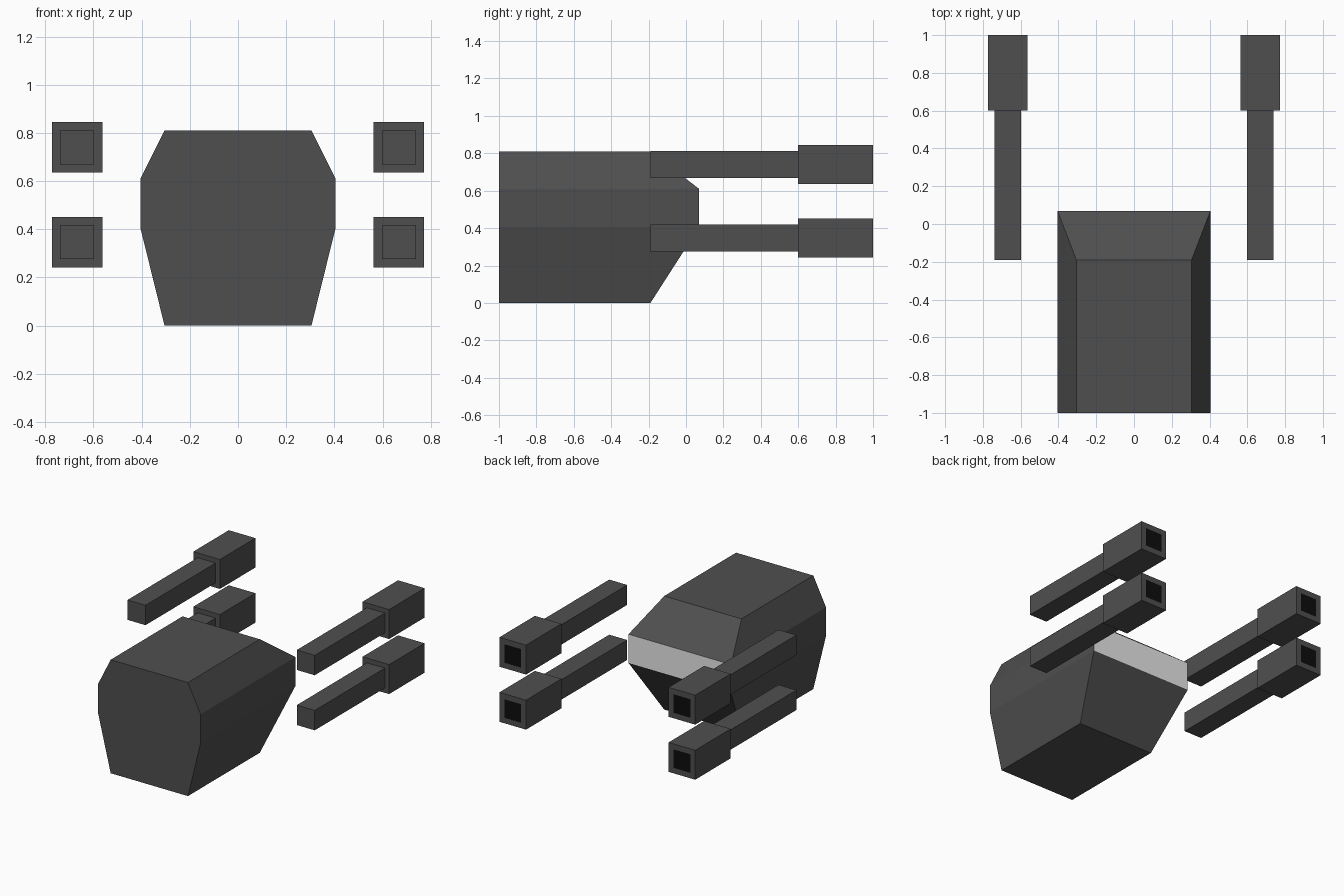
import bpy, bmesh

cube = bpy.data.objects.get("Cube")
if cube:
    bpy.data.objects.remove(cube, do_unlink=True)


def material(name, v):
    m = bpy.data.materials.new(name)
    m.use_nodes = True
    m.diffuse_color = (v, v, v, 1)
    bsdf = next(n for n in m.node_tree.nodes if n.type == 'BSDF_PRINCIPLED')
    bsdf.inputs["Base Color"].default_value = (v, v, v, 1)
    return m


dark = material("dark_grey", 0.078)
light = material("light_grey", 0.8)
black = material("black", 0.004)


def finish(bm, name, mats):
    bmesh.ops.recalc_face_normals(bm, faces=bm.faces)
    mesh = bpy.data.meshes.new(name)
    bm.to_mesh(mesh)
    bm.free()
    for m in mats:
        mesh.materials.append(m)
    obj = bpy.data.objects.new(name, mesh)
    bpy.context.collection.objects.link(obj)
    return obj


def box(name, x, z, half, y0, y1, bore=0):
    """Square bar along y, with an optional black bore on its rear end."""
    bm = bmesh.new()
    bmesh.ops.create_cube(bm, size=1)
    for v in bm.verts:
        v.co = (x + v.co.x * 2 * half,
                y0 if v.co.y < 0 else y1,
                z + v.co.z * 2 * half)
    if bore:
        bm.normal_update()
        end = max(bm.faces, key=lambda f: f.calc_center_median().y)
        bmesh.ops.inset_region(bm, faces=[end], thickness=half - bore)
        end.material_index = 1
    return finish(bm, name, [dark, black])


# Hull: levels of (half width, height, rear y), joined into a closed prism
levels = [(0.305, 0, -0.19), (0.405, 0.405, 0.07),
          (0.405, 0.61, 0.07), (0.305, 0.81, -0.19)]
bm = bmesh.new()
rings = [[bm.verts.new(c) for c in ((-w, -1, z), (w, -1, z), (w, y, z), (-w, y, z))]
         for w, z, y in levels]
bm.faces.new([r[0] for r in rings] + [r[1] for r in reversed(rings)])  # flat front
for i, (a, b) in enumerate(zip(rings, rings[1:])):
    for j in (1, 2, 3):
        k = (j + 1) % 4
        f = bm.faces.new((a[j], a[k], b[k], b[j]))
        if i == 1 and j == 2:
            f.material_index = 1  # pale rear panel
bm.faces.new(rings[0])
bm.faces.new(rings[-1])
finish(bm, "hull", [dark, light])

# Four guns: slim barrel with a thicker muzzle block behind it
for side, x in (("left", 0.668), ("right", -0.668)):
    for row, z in (("upper", 0.74), ("lower", 0.347)):
        box(f"{side}_{row}_barrel", x, z, 0.071, -0.19, 0.6)
        box(f"{side}_{row}_muzzle", x, z, 0.105, 0.6, 1.0, bore=0.05)
